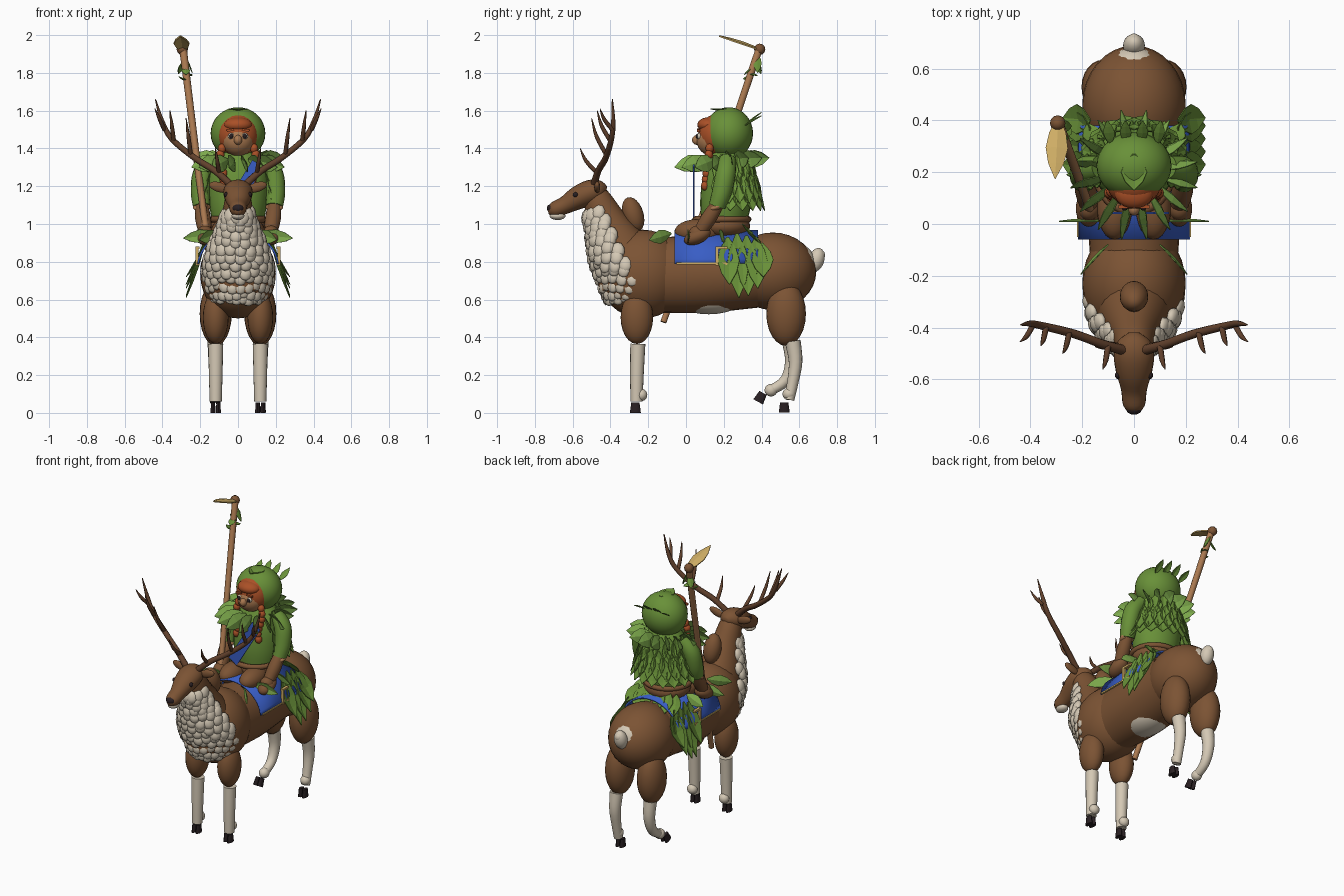
import bpy, bmesh, math, random
from mathutils import Vector, Matrix, Euler

random.seed(4)
if "Cube" in bpy.data.objects:
    bpy.data.objects.remove(bpy.data.objects["Cube"])


def colour(name, r, g, b):
    m = bpy.data.materials.new(name)
    m.use_nodes = True
    m.diffuse_color = (r, g, b, 1)
    bsdf = m.node_tree.nodes["Principled BSDF"]
    bsdf.inputs["Base Color"].default_value = (r, g, b, 1)
    bsdf.inputs["Roughness"].default_value = .8
    return m


FUR = colour("brown fur", .2, .087, .034)
HORN = colour("dark brown horn", .12, .052, .025)
CREAM = colour("cream fur", .66, .58, .46)
HOOF = colour("near black", .022, .014, .016)
GREEN = colour("leaf green", .14, .28, .04)
LIGHT = colour("light leaf green", .2, .39, .07)
BLUE = colour("blue cloth", .04, .11, .56)
HAIR = colour("orange hair", .4, .08, .02)
TAN = colour("tan skin and wood", .4, .19, .08)
GOLD = colour("pale gold", .62, .42, .13)


def finish(bm, name, mat, smooth=True, thick=0):
    bmesh.ops.recalc_face_normals(bm, faces=bm.faces)
    me = bpy.data.meshes.new(name)
    bm.to_mesh(me)
    bm.free()
    me.materials.append(mat)
    for p in me.polygons:
        p.use_smooth = smooth
    if smooth:
        me.set_sharp_from_angle(angle=math.radians(50))
    ob = bpy.data.objects.new(name, me)
    bpy.context.collection.objects.link(ob)
    if thick:
        mod = ob.modifiers.new("thickness", "SOLIDIFY")
        mod.thickness, mod.offset = thick, 0
    return ob


def add_ball(bm, c, r, rot=(0, 0, 0), seg=24):
    m = Matrix.LocRotScale(Vector(c), Euler(rot), Vector(r))
    bmesh.ops.create_uvsphere(bm, u_segments=seg, v_segments=seg // 2, radius=1, matrix=m)


def ball(name, c, r, mat, rot=(0, 0, 0), seg=24):
    bm = bmesh.new()
    add_ball(bm, c, r, rot, seg)
    return finish(bm, name, mat)


def box(name, c, size, mat, rot=(0, 0, 0)):
    bm = bmesh.new()
    bmesh.ops.create_cube(bm, size=1, matrix=Matrix.LocRotScale(Vector(c), Euler(rot), Vector(size)))
    return finish(bm, name, mat, False)


def spline(rows, steps):
    """Smooth curve through rows of equal length."""
    ends = [rows[0]] + list(rows) + [rows[-1]]
    out = []
    for a, b, c, d in zip(ends, ends[1:], ends[2:], ends[3:]):
        for k in range(steps):
            t = k / steps
            out.append([.5 * (2 * q + (r - p) * t + (2 * p - 5 * q + 4 * r - s) * t * t
                              + (3 * q - p - 3 * r + s) * t ** 3) for p, q, r, s in zip(a, b, c, d)])
    return out + [list(rows[-1])]


def loft(name, rows, mat, n=16, steps=4, flip=1):
    """Tube through rows of x, y, z, half width, half depth."""
    bm = bmesh.new()
    pts = spline(rows, steps)
    rings = []
    for i, p in enumerate(pts):
        t = Vector(pts[min(i + 1, len(pts) - 1)][:3]) - Vector(pts[max(i - 1, 0)][:3])
        t.normalize()
        u = (Vector((1, 0, 0)) - t * t.x).normalized()
        v = t.cross(u)
        rings.append([bm.verts.new(Vector((p[0] * flip, p[1], p[2])) + Vector(((u * math.cos(a) * p[3]
                      + v * math.sin(a) * p[4]).x * flip, *(u * math.cos(a) * p[3] + v * math.sin(a) * p[4])[1:])))
                      for a in (math.tau * k / n for k in range(n))])
    for a, b in zip(rings, rings[1:]):
        for k in range(n):
            bm.faces.new((a[k], a[k - 1], b[k - 1], b[k]))
    bm.faces.new(rings[0])
    bm.faces.new(rings[-1])
    return finish(bm, name, mat)


def rod(name, rows, mat, flip=1, n=10):
    return loft(name, [(*r, r[-1]) for r in rows], mat, n, 4, flip)


def leaf(bm, base, tip, width, normal):
    """Pointed leaf with a raised middle rib."""
    base, d = Vector(base), Vector(tip) - Vector(base)
    side = d.cross(Vector(normal)).normalized() * width
    up = side.cross(d).normalized() * width * .25
    rows = []
    for t, w in ((0, .12), (.25, .75), (.5, 1), (.75, .7), (1, .03)):
        mid = base + d * t
        rows.append([bm.verts.new(mid + side * w * k + up * w * (1 - abs(k))) for k in (-1, 0, 1)])
    for a, b in zip(rows, rows[1:]):
        for k in (0, 1):
            bm.faces.new((a[k], a[k + 1], b[k + 1], b[k]))


# Mount: body, neck, head
ball("chest", (0, -.23, .735), (.2, .235, .235), FUR, seg=32)
loft("barrel", [(0, -.12, .73, .17, .2), (0, .1, .735, .185, .205), (0, .4, .75, .185, .19)], FUR, 28)
ball("rump", (0, .46, .75), (.2, .23, .205), FUR, seg=32)
ball("belly_patch", (0, .12, .61), (.12, .19, .088), CREAM)
loft("neck", [(0, -.28, .72, .17, .2), (0, -.35, .87, .135, .15), (0, -.42, 1.02, .09, .1),
              (0, -.47, 1.13, .07, .075), (0, -.49, 1.19, .05, .05)], FUR, 24)
ball("mane_hump", (0, -.28, 1.05), (.055, .055, .095), FUR, (.3, 0, 0))
loft("head", [(0, -.42, 1.18, .02, .02), (0, -.45, 1.18, .06, .05), (0, -.5, 1.17, .078, .065),
              (0, -.57, 1.14, .07, .062), (0, -.64, 1.1, .05, .047), (0, -.7, 1.075, .042, .04),
              (0, -.73, 1.065, .015, .015)], FUR, 20)
ball("nose", (0, -.715, 1.083), (.03, .022, .022), HOOF)
ball("chin", (0, -.68, 1.043), (.034, .042, .022), CREAM)
ball("tail", (0, .69, .81), (.042, .042, .065), CREAM, (-.3, 0, 0))
ball("tail_tip", (0, .71, .835), (.026, .026, .03), CREAM)
ball("rump_patch", (0, .6, .79), (.1, .085, .1), CREAM)

# Shaggy bib: rows of overlapping tufts around neck and chest
bm = bmesh.new()
rows = spline([(1.05, -.43, .075, .1), (.95, -.38, .115, .135), (.83, -.32, .165, .18),
               (.72, -.26, .172, .2), (.62, -.25, .13, .165)], 3)
for i, (z, yc, rx, ry) in enumerate(rows):
    count = 7 + i // 2
    for k in range(count):
        a = ((k + .5 * (i % 2)) / (count - .5) - .5) * 2.9
        j = random.uniform(-.012, .012)
        add_ball(bm, (rx * math.sin(a), yc - ry * math.cos(a), z + j), (.038, .024, .046),
                 (-.25, j * 9, a), 10)
finish(bm, "chest_bib", CREAM)

# Legs: front pair, planted left rear leg, lifted right rear leg
REAR = {1: ([(.12, .565, .38, .042), (.12, .58, .27, .036), (.12, .565, .16, .03), (.12, .545, .07, .028)],
            (.545, .1), (.52, .028), 0),
        -1: ([(.12, .55, .38, .042), (.12, .56, .27, .036), (.12, .525, .17, .03), (.12, .44, .115, .026)],
             (.45, .12), (.395, .082), .5)}


def hoof(name, x, y, z, tilt):
    bm = bmesh.new()
    for s in (-1, 1):
        m = Matrix.LocRotScale(Vector((x + s * .014, y, z)), Euler((tilt, 0, 0)), Vector((.5, 1, 1)))
        bmesh.ops.create_cone(bm, cap_ends=True, segments=10, radius1=.029, radius2=.022, depth=.054, matrix=m)
    finish(bm, name, HOOF)


for s, side in ((1, "left"), (-1, "right")):
    ball(side + "_front_upper_leg", (s * .118, -.26, .505), (.068, .086, .14), FUR)
    rod(side + "_front_shin", [(.118, -.255, .365, .04), (.118, -.26, .2, .036), (.118, -.262, .06, .032)],
        CREAM, s, 16)
    ball(side + "_front_ankle", (s * .118, -.235, .095), (.033, .03, .032), CREAM)
    hoof(side + "_front_hoof", s * .118, -.268, .027, 0)
    ball(side + "_thigh", (s * .118, .53, .525), (.085, .105, .17), FUR)
    path, ankle, foot, tilt = REAR[s]
    rod(side + "_rear_shin", path, CREAM, s, 16)
    ball(side + "_rear_ankle", (s * .12, *ankle), (.032, .034, .033), CREAM)
    hoof(side + "_rear_hoof", s * .12, *foot, -tilt)
    # Eyes, ears and antlers
    ball(side + "_mount_eye", (s * .062, -.585, 1.155), (.012, .014, .014), HOOF, seg=12)
    ball(side + "_ear", (s * .1, -.47, 1.195), (.055, .016, .026), FUR, (0, -s * .3, 0))
    rod(side + "_antler", [(.03, -.49, 1.2, .02), (.12, -.465, 1.28, .018), (.23, -.425, 1.35, .017),
                           (.35, -.395, 1.45, .015), (.4, -.385, 1.54, .012), (.437, -.39, 1.66, .003)], HORN, s)
    tines = [(.1, -.47, 1.27, .12, -.56, 1.4), (.25, -.42, 1.365, .275, -.5, 1.56),
             (.34, -.4, 1.44, .36, -.47, 1.6), (.39, -.39, 1.5, .44, -.455, 1.61)]
    for x, y, z, u, v, w in tines:
        rod(side + "_tine", [(x, y, z, .012), ((x + u) / 2, (y + v * 2) / 3, (z + w) / 2, .01),
                             (u, v, w, .002)], HORN, s, 8)

# Saddle blanket with gold edging and buckles
bm = bmesh.new()
arcs = [[bm.verts.new((.213 * math.cos(a), y, .765 + .198 * math.sin(a)))
         for a in (math.radians(7 + 166 * k / 24) for k in range(25))] for y in (-.06, .1, .38)]
for a, b in zip(arcs, arcs[1:]):
    for k in range(24):
        bm.faces.new((a[k], a[k + 1], b[k + 1], b[k]))
finish(bm, "saddle_blanket", BLUE, True, .01)
for s in (-1, 1):
    box("blanket_trim", (s * .215, .07, .79), (.012, .24, .01), GOLD)
    box("buckle_post", (s * .217, .165, .83), (.018, .015, .1), GOLD)
    for z in (.79, .875):
        box("buckle_bar", (s * .214, .19, z), (.018, .06, .013), GOLD)

# Rider: hips, torso, arms, sash
ball("hips", (0, .2, .99), (.15, .14, .075), FUR)
loft("tunic", [(0, .2, 1.01, .135, .12), (0, .21, 1.12, .155, .135), (0, .22, 1.28, .155, .125),
               (0, .22, 1.39, .08, .08)], GREEN, 24)
bpy.ops.mesh.primitive_torus_add(location=(0, .19, 1.025), major_radius=.14, minor_radius=.017,
                                 major_segments=32, minor_segments=8)
belt = bpy.context.object
belt.name = "belt"
belt.data.materials.append(FUR)
belt.data.shade_smooth()
box("sash", (.02, .042, 1.18), (.07, .008, .33), BLUE, (0, .55, 0))
for s, side in ((1, "left"), (-1, "right")):
    ball(side + "_rider_leg", (s * .075, .06, .96), (.068, .12, .065), FUR)
    ball(side + "_boot", (s * .175, .06, .935), (.05, .075, .04), FUR, (.4, 0, 0))
    rod(side + "_sleeve", [(.13, .22, 1.34, .045), (.185, .21, 1.27, .053), (.198, .19, 1.17, .052),
                           (.193, .165, 1.095, .045)], GREEN, s, 16)
    rod(side + "_forearm", [(.193, .165, 1.1, .035), (.185, .12, 1.03, .042), (.175, .075, .96, .035)], FUR, s, 14)
    ball(side + "_cuff", (s * .193, .163, 1.09), (.047, .044, .02), TAN, (.4, 0, 0))
    ball(side + "_hand", (s * .175, .06, .95), (.042, .045, .042), FUR)

# Rider: head, hood, hair, face
ball("hood", (0, .225, 1.48), (.145, .13, .138), GREEN, seg=32)
ball("hair", (0, .165, 1.47), (.107, .1, .112), HAIR, seg=28)
ball("face", (0, .14, 1.445), (.086, .085, .085), TAN)
ball("fringe", (0, .12, 1.525), (.075, .06, .04), HAIR)
ball("rider_nose", (0, .058, 1.445), (.022, .026, .026), TAN)
for s, side in ((1, "left"), (-1, "right")):
    ball(side + "_eye_white", (s * .036, .07, 1.465), (.017, .012, .017), CREAM, seg=12)
    ball(side + "_pupil", (s * .036, .06, 1.465), (.011, .008, .013), HOOF, seg=12)
    box(side + "_brow", (s * .04, .066, 1.497), (.04, .014, .012), HAIR, (0, s * .15, 0))
    bm = bmesh.new()
    for k in range(7):
        add_ball(bm, (s * (.085 + .01 * math.sin(k)), .125 - .004 * k, 1.4 - .033 * k), (.022, .022, .026), seg=12)
    finish(bm, side + "_braid", HAIR)

# Leaves: shoulder collar, layered cape, hood crest
bm = bmesh.new()
for k in range(16):
    a = math.tau * (k + .5) / 16
    c, s = math.cos(a), math.sin(a)
    leaf(bm, (c * .1, .2 + s * .09, 1.34), (c * .25, .19 + s * .255, 1.3 + .05 * (s > 0)), .048, (-s, c, .35))
finish(bm, "leaf_collar", LIGHT, False, .004)
bm = bmesh.new()
for z, r, length, count in ((1.37, .13, .17, 11), (1.29, .155, .18, 13), (1.2, .165, .13, 12)):
    for k in range(count):
        a = math.radians(-15 + 210 * k / (count - 1))
        c, s = math.cos(a), math.sin(a)
        leaf(bm, (c * r, .22 + s * (r - .01), z), (c * (r + .055), .22 + s * (r + .035), z - length),
             .045, (-c, -s, -.2))
for x in (-.09, -.03, .03, .09):
    leaf(bm, (x, .31, 1.52), (x * 1.15, .4, 1.6 - abs(x) * .3), .022, (0, -1, 1))
leaf(bm, (0, .27, 1.61), (0, .13, 1.61), .05, (0, 0, -1))
finish(bm, "leaf_cape", GREEN, False, .004)

# Leaves over the saddle: hanging skirt and spread front leaves
bm = bmesh.new()
for s in (-1, 1):
    for y, z, low in ((.22, .93, .68), (.27, .95, .61), (.32, .94, .62), (.37, .93, .66), (.4, .9, .72)):
        leaf(bm, (s * .17, y, z), (s * .275, y + .01, low), .058, (-s, 0, -.2))
    for k in range(3):
        leaf(bm, (s * (.04 + .05 * k), .3, 1.0), (s * (.05 + .065 * k), .41 - .01 * k, .9), .04, (0, -1, -1))
finish(bm, "leaf_skirt", GREEN, False, .004)
bm = bmesh.new()
for s in (-1, 1):
    leaf(bm, (s * .11, .01, .945), (s * .29, .01, .925), .036, (0, 1, 0))
    leaf(bm, (s * .1, -.08, .95), (s * .205, -.195, .915), .036, (s, 1, 0))
    leaf(bm, (s * .14, .19, .96), (s * .26, .19, .91), .036, (0, 1, .5))
finish(bm, "front_leaves", LIGHT, False, .004)

# Staff with a curved leaf blade
rod("staff", [(-.105, -.12, .48, .017), (-.2, .14, 1.2, .018), (-.29, .385, 1.92, .02)], TAN)
ball("staff_binding", (-.295, .39, 1.925), (.03, .03, .03), FUR, seg=12)
bm = bmesh.new()
leaf(bm, (-.292, .41, 1.915), (-.305, .175, 1.995), .042, (0, 0, 1))
finish(bm, "staff_blade", GOLD, False, .008)
bm = bmesh.new()
for k in range(5):
    a = k * 2.4
    z = 1.9 - .035 * k
    x, y = -.29 + .13 * (1.92 - z), .385 - .35 * (1.92 - z)
    leaf(bm, (x, y, z), (x + .045 * math.cos(a), y + .045 * math.sin(a), z - .1 + .03 * k), .022,
         (math.cos(a), math.sin(a), .3))
finish(bm, "staff_leaves", GREEN, False, .004)
